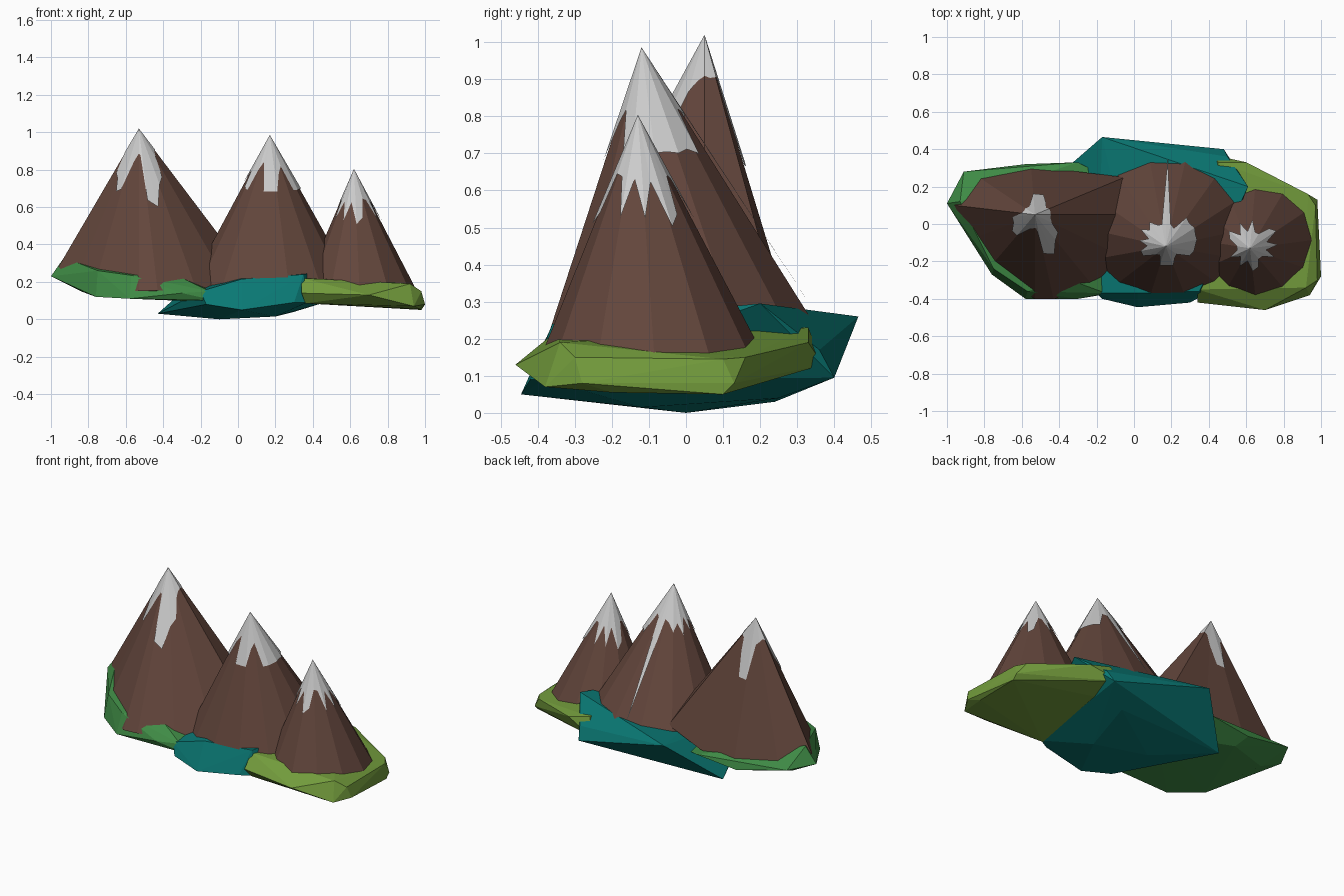
import bpy, bmesh
from math import cos, sin, tau
from mathutils import Vector


def material(name, rgb):
    m = bpy.data.materials.new(name)
    m.diffuse_color = (*rgb, 1)
    return m


BROWN = material("rock_brown", (0.125, 0.061, 0.045))
WHITE = material("snow_white", (0.72, 0.72, 0.72))
GREEN = material("meadow_green", (0.05, 0.26, 0.06))
TEAL = material("forest_teal", (0.003, 0.19, 0.175))
LIME = material("grass_lime", (0.17, 0.33, 0.045))


def finish(name, bm, mat):
    bmesh.ops.recalc_face_normals(bm, faces=bm.faces)
    me = bpy.data.meshes.new(name)
    bm.to_mesh(me)
    bm.free()
    me.materials.append(mat)
    bpy.context.collection.objects.link(bpy.data.objects.new(name, me))


def fan(name, apex, ring, mat, closed=True):
    """Pyramid from an apex down to a ring of points."""
    bm = bmesh.new()
    top = bm.verts.new(apex)
    vs = [bm.verts.new(p) for p in ring]
    for i, v in enumerate(vs):
        bm.faces.new((top, v, vs[(i + 1) % len(vs)]))
    if closed:
        bmesh.ops.contextual_create(bm, geom=vs)
    finish(name, bm, mat)


def mountain(name, apex, base, depths):
    """Faceted peak with a jagged snow cap lying just outside its slopes."""
    apex = Vector(apex)
    base = [Vector(p) for p in base]
    fan(name, apex, base, BROWN)
    ring = []
    for i, p in enumerate(base):
        q = base[(i + 1) % len(base)]
        for j, point in enumerate((p, p.lerp(q, 0.5))):
            d = (point - apex) * depths[(2 * i + j) % len(depths)]
            ring.append(apex + Vector((d.x * 1.05, d.y * 1.05, d.z)))
    fan(name + "_snow", apex + Vector((0, 0, 0.004)), ring, WHITE, closed=False)


def ellipse(cx, cy, rx, ry, z, n, tilt=0.0):
    return [(cx + rx * cos(tau * i / n), cy + ry * sin(tau * i / n),
             z + tilt * sin(tau * i / n)) for i in range(n)]


def ground(name, points, mat):
    """Angular slab of land: the hull of its corner points."""
    bm = bmesh.new()
    for p in points:
        bm.verts.new(p)
    bmesh.ops.convex_hull(bm, input=bm.verts)
    loose = [v for v in bm.verts if not v.link_faces]
    bmesh.ops.delete(bm, geom=loose, context='VERTS')
    finish(name, bm, mat)


# Left mountain: wide, leaning base
mountain("left_mountain", (-0.53, 0.05, 1.016),
         [(0.05, 0.05, 0.25), (-0.05, 0.25, 0.28), (-0.30, 0.28, 0.20),
          (-0.55, 0.305, 0.18), (-0.83, 0.25, 0.22), (-0.96, 0.10, 0.28),
          (-0.87, -0.08, 0.20), (-0.77, -0.23, 0.17), (-0.53, -0.402, 0.15),
          (-0.43, -0.402, 0.155), (-0.22, -0.33, 0.15), (-0.05, -0.18, 0.18)],
         [0.14, 0.15, 0.15, 0.16, 0.25, 0.42, 0.42, 0.18,
          0.16, 0.15, 0.16, 0.30, 0.32, 0.40, 0.38, 0.20,
          0.15, 0.16, 0.44, 0.48, 0.34, 0.30, 0.18, 0.15])

# Middle mountain: a narrow snow gully runs down its back
depths = [0.36, 0.36, 0.37, 0.36, 0.38, 0.22, 0.24, 0.97, 0.24, 0.26,
          0.32, 0.26, 0.34, 0.22, 0.32, 0.24, 0.34, 0.36, 0.22, 0.17,
          0.36, 0.36, 0.36, 0.24, 0.20, 0.36, 0.36, 0.36]
mountain("middle_mountain", (0.17, -0.12, 0.982),
         ellipse(0.18, -0.025, 0.43, 0.375, 0.20, 14, 0.05), depths)

# Right mountain: smallest
mountain("right_mountain", (0.62, -0.13, 0.80),
         ellipse(0.65, -0.085, 0.31, 0.305, 0.145, 12, -0.01),
         [0.42, 0.27, 0.45, 0.40, 0.24, 0.25, 0.42, 0.26])

# Left meadow
ground("left_ground", [
    (-1.0, 0.11, 0.23), (-0.93, 0.12, 0.33), (-0.91, 0.28, 0.23),
    (-0.58, 0.32, 0.16), (-0.30, 0.33, 0.19), (-0.05, 0.20, 0.15),
    (-0.76, -0.27, 0.12), (-0.75, -0.24, 0.26), (-0.58, -0.40, 0.11),
    (-0.57, -0.36, 0.235), (-0.34, -0.30, 0.24), (-0.30, -0.40, 0.14),
    (-0.15, -0.37, 0.15), (-0.12, -0.37, 0.10), (-0.55, 0.24, 0.12),
    (-0.84, 0.12, 0.15), (-0.08, 0.10, 0.09)], GREEN)

# Middle forest, lowest part of the land
ground("middle_ground", [
    (-0.43, 0.24, 0.03), (-0.17, 0.465, 0.26), (0.48, 0.40, 0.095),
    (0.50, 0.36, 0.17), (0.61, 0.20, 0.295), (0.37, -0.38, 0.09),
    (0.35, -0.36, 0.24), (0.02, -0.37, 0.215), (-0.20, -0.37, 0.15),
    (-0.17, -0.40, 0.08), (0.02, -0.445, 0.05), (0.30, -0.42, 0.09),
    (-0.10, 0.0, 0.0), (0.20, -0.12, 0.015), (0.30, 0.25, 0.04)], TEAL)

# Right grassland
ground("right_ground", [
    (0.42, 0.37, 0.13), (0.45, 0.33, 0.23), (0.60, 0.33, 0.19),
    (0.93, 0.16, 0.15), (0.97, 0.10, 0.145), (0.98, 0.13, 0.08),
    (1.0, -0.28, 0.08), (0.98, -0.30, 0.15), (0.94, -0.38, 0.07),
    (0.92, -0.34, 0.19), (0.70, -0.46, 0.13), (0.34, -0.42, 0.14),
    (0.34, -0.35, 0.22), (0.36, -0.38, 0.085), (0.98, 0.10, 0.05),
    (0.97, -0.20, 0.055), (0.40, 0.20, 0.10)], LIME)
